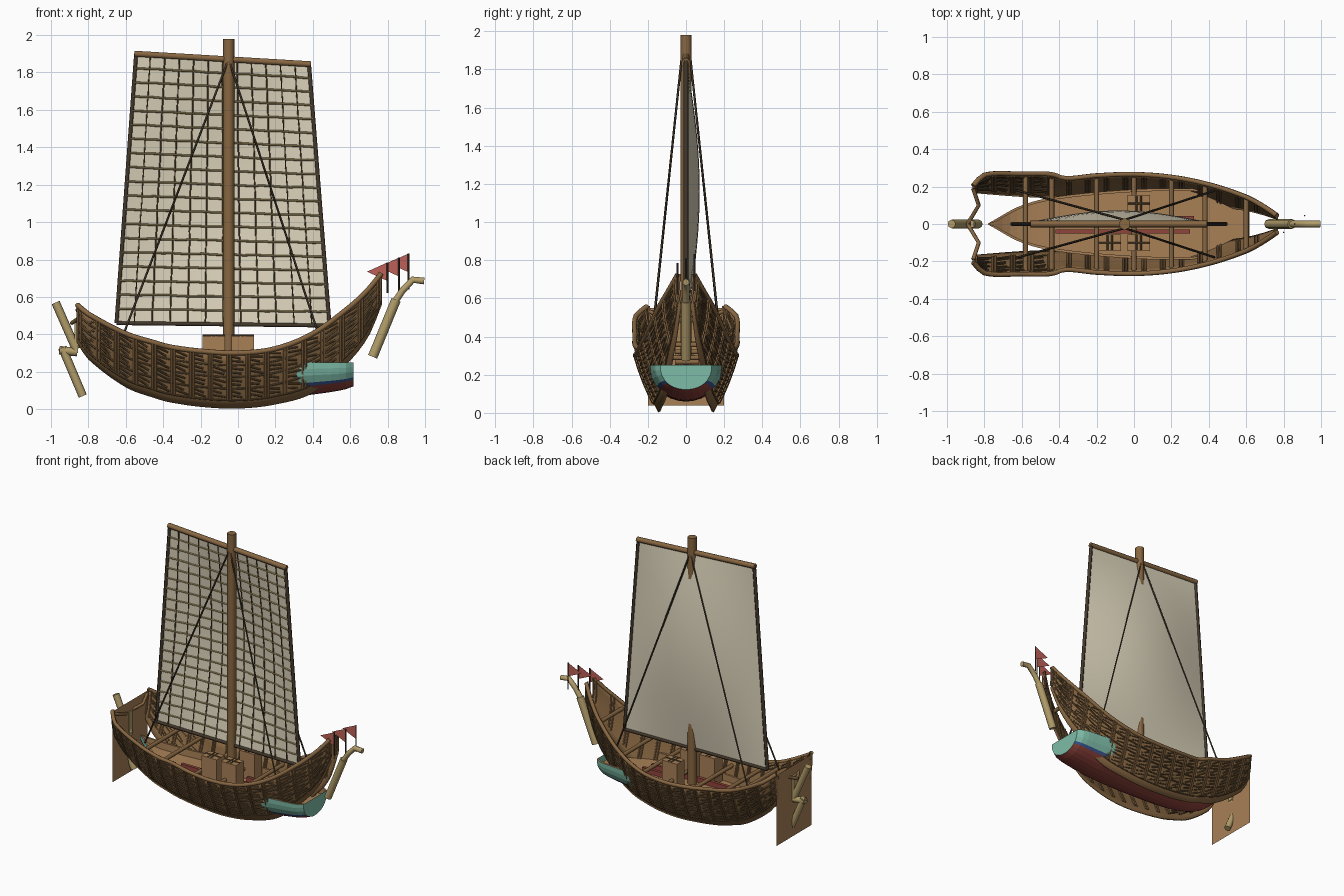
import bpy, bmesh, math, random
from mathutils import Vector

if "Cube" in bpy.data.objects:
    bpy.data.objects.remove(bpy.data.objects["Cube"])
random.seed(4)


def material(name, *rgb):
    lin = [(c / 255 / 12.92 if c < 11 else ((c / 255 + .055) / 1.055) ** 2.4) for c in rgb] + [1]
    m = bpy.data.materials.new(name)
    m.use_nodes = True
    m.diffuse_color = lin
    m.node_tree.nodes["Principled BSDF"].inputs["Base Color"].default_value = lin
    return m


WOOD = material("hull wood", 136, 103, 66)
PLANK = material("deck plank", 168, 128, 86)
DARK = material("dark rope", 66, 55, 42)
CLOTH = material("sail cloth", 220, 211, 187)
LASHING = material("lashing brown", 98, 77, 49)
CANE = material("pale timber", 178, 157, 106)
FLAG = material("flag red", 190, 96, 88)
RED = material("keel red", 146, 68, 60)
BLUE = material("stripe blue", 60, 88, 148)
TEAL = material("bow teal", 126, 188, 168)


def add_mesh(name, verts, faces, mats, smooth=False):
    me = bpy.data.meshes.new(name)
    me.from_pydata(verts, [], faces)
    for m in mats:
        me.materials.append(m)
    bm = bmesh.new()
    bm.from_mesh(me)
    bmesh.ops.recalc_face_normals(bm, faces=bm.faces)
    bm.to_mesh(me)
    bm.free()
    me.polygons.foreach_set("use_smooth", [smooth] * len(me.polygons))
    ob = bpy.data.objects.new(name, me)
    bpy.context.collection.objects.link(ob)
    return ob


def rods(name, paths, radius, mat, res=1):
    """Round bars along paths, all joined in one mesh."""
    cu = bpy.data.curves.new(name, "CURVE")
    cu.dimensions = "3D"
    cu.bevel_depth, cu.bevel_resolution, cu.use_fill_caps = radius, res, True
    for path in paths:
        sp = cu.splines.new("POLY")
        sp.points.add(len(path) - 1)
        for p, co in zip(sp.points, path):
            p.co = (*co, 1)
    cu.materials.append(mat)
    ob = bpy.data.objects.new(name, cu)
    bpy.context.collection.objects.link(ob)
    bpy.ops.object.select_all(action="DESELECT")
    ob.select_set(True)
    bpy.context.view_layer.objects.active = ob
    bpy.ops.object.convert(target="MESH")


def box(name, x0, x1, y0, y1, z0, z1, mat):
    v = [(x, y, z) for x in (x0, x1) for y in (y0, y1) for z in (z0, z1)]
    f = [(0, 1, 3, 2), (4, 6, 7, 5), (0, 4, 5, 1), (2, 3, 7, 6), (0, 2, 6, 4), (1, 5, 7, 3)]
    add_mesh(name, v, f, [mat])


def sample(table, x):
    """Smooth interpolation of a table whose rows begin with x."""
    i = max(k for k in range(len(table) - 1) if k == 0 or table[k][0] <= x)
    a, b = table[i], table[i + 1]
    p, q = table[max(i - 1, 0)], table[min(i + 2, len(table) - 1)]
    h = b[0] - a[0]
    t = (x - a[0]) / h
    out = []
    for c in range(1, len(a)):
        m0 = (b[c] - p[c]) / (b[0] - p[0]) * h
        m1 = (q[c] - a[c]) / (q[0] - a[0]) * h
        d = a[c] - b[c]
        out.append(a[c] + m0 * t + (-3 * d - 2 * m0 - m1) * t * t + (2 * d + m0 + m1) * t ** 3)
    return out


def span(a, b, n):
    return [a + (b - a) * i / n for i in range(n + 1)]


# Outer side walls: x, top z, bottom z, top y, bottom y
WALL = [(-.86, .56, .36, .2, .17), (-.8, .51, .27, .258, .165), (-.6, .405, .12, .264, .15),
        (-.44, .355, .06, .262, .145), (-.37, .335, .04, .24, .142), (-.2, .312, .015, .255, .14),
        (0, .302, .006, .262, .14), (.2, .325, .028, .247, .13), (.4, .405, .09, .207, .105),
        (.6, .55, .265, .14, .075), (.7, .645, .4, .085, .05), (.765, .725, .56, .04, .028)]


def wall(x, v, side, off=0):
    zt, zb, yt, yb = sample(WALL, x)
    y = yb + (yt - yb) * v + .01 * math.sin(math.pi * v) + off
    return (x, side * y, zb + (zt - zb) * v - .4 * off)


XS = span(-.86, .765, 52)
VS = span(0, 1, 6)
BAYS = span(-.85, .755, 16)
for side, tag in ((1, "left"), (-1, "right")):
    n = len(VS)
    verts = [wall(x, v, side) for x in XS for v in VS]
    faces = [(i * n + j, i * n + j + 1, i * n + n + j + 1, i * n + n + j)
             for i in range(len(XS) - 1) for j in range(n - 1)]
    ob = add_mesh(tag + "_side_wall", verts, faces, [WOOD], True)
    mod = ob.modifiers.new("thickness", "SOLIDIFY")
    mod.thickness, mod.offset = .012, 0
    rods(tag + "_gunwale", [[wall(x, 1, side, .004) for x in XS]], .014, WOOD)
    # Frame ribs on both faces, long battens outside
    ribs = [[wall(x + d, v, side, o) for v in VS[1:]]
            for x in BAYS for d in (-.007, .009) for o in (-.009, .009)]
    rods(tag + "_ribs", ribs, .006, WOOD)
    strips = [[wall(x, v, side, .007) for x in XS] for v in (.15, .36, .57, .78)]
    rods(tag + "_battens", strips, .005, LASHING, 0)
    # Slanted woven lashings in each bay, also inside at the stern
    dashes = []
    for x, x2 in zip(BAYS, BAYS[1:]):
        for v in (.22, .29, .43, .5, .64, .71, .85, .92):
            for o in ((-.008, .007) if x < -.45 else (.007,)):
                s = random.uniform(.01, .035)
                end = x2 - random.uniform(.015, .04)
                dashes.append([wall(x + .014, v + s, side, o), wall(end, v - s, side, o)])
    rods(tag + "_lashings", dashes, .005, LASHING, 0)

# Inner hull: x, half width, keel z, rim z; painted in bands of depth
HULL = [(-.78, .003, .29, .33), (-.6, .1, .13, .27), (-.4, .148, .07, .25), (0, .185, .06, .25),
        (.3, .19, .068, .25), (.45, .178, .085, .25), (.57, .163, .105, .25), (.617, .135, .122, .25)]
DEPTH = (0, .2, .4, .62, .72, .82, .92, .98)
hx = span(-.78, .617, 36)
verts, faces, cols = [], [], []
for x in hx:
    w, k, rim = sample(HULL, x)
    half = [(w * (1 - d ** 2.4) ** .5, rim - (rim - k) * d) for d in DEPTH]
    inner = max(w - .014, .001)
    floor = rim - min(.05, (rim - k) / 2)
    ring = [*half, (0, k), *((-y, z) for y, z in reversed(half)), (-inner, rim), (-inner, floor),
            (inner, floor), (inner, rim)]
    verts += [(x, y, z) for y, z in ring]
r, m = len(ring), len(DEPTH)
band = [3, 3, 3, 2, 1, 1, 1, 1]
side_cols = band + band[::-1] + [0] * 5
for i in range(len(hx) - 1):
    for j in range(r):
        a, b = i * r + j, i * r + (j + 1) % r
        faces.append((a, b, b + r, a + r))
        cols.append(side_cols[j])
faces.append(tuple((len(hx) - 1) * r + j for j in range(2 * m + 1)))
cols.append(3)
hull = add_mesh("inner_hull", verts, faces, [PLANK, RED, BLUE, TEAL])
for p, c in zip(hull.data.polygons, cols):
    p.material_index = c

# Cross beams between the side walls
beams = [[wall(x, .88, 1), wall(x, .88, -1)] for x in (-.58, -.44, -.2, 0, .2, .38, .6)]
rods("cross_beams", beams, .014, WOOD)
box("long_deck_beam_right", -.42, .3, -.052, -.03, .2, .235, RED)
box("long_deck_beam_left", .05, .32, .024, .044, .2, .235, RED)

# Cargo boxes with corded lids
for i, (x, y) in enumerate(((-.13, -.1), (.025, -.1), (.025, .11))):
    box(f"cargo_box_{i}", x - .06, x + .06, y - .045, y + .045, .2, .392, PLANK)
    cords = [[(x - .06, y, .394), (x + .06, y, .394)]]
    cords += [[(x + d, y - .04, .394), (x + d, y + .04, .394)] for d in (-.012, .012)]
    rods(f"box_cords_{i}", cords, .005, LASHING, 0)

# Stern board, struts and steering posts
add_mesh("stern_board", [(-.862, y, z) for y, z in ((-.2, .04), (.2, .04), (.2, .55), (-.2, .55))],
         [(0, 1, 2, 3)], [PLANK])
rods("stern_struts", [[(-.86, s * .19, .53), (-.83, s * .1, .5), (-.89, 0, .46)] for s in (1, -1)], .011, WOOD)
rods("steering_posts", [[(-.975, 0, .57), (-.865, 0, .32)], [(-.94, 0, .33), (-.83, 0, .07)],
                        [(-.955, 0, .315), (-.86, 0, .305)]], .023, CANE, 2)
box("stern_block", -.875, -.855, -.02, .02, .3, .48, CANE)

# Bow post and pennants
rods("bow_post", [[(.72, 0, .28), (.845, 0, .585)]], .026, CANE, 2)
rods("bow_post_tip", [[(.83, 0, .56), (.88, 0, .635), (.935, 0, .692), (.995, 0, .685)]], .018, CANE, 2)
for i, (x, y, top, low) in enumerate(((.8, -.045, .785, .62), (.86, 0, .81, .6), (.912, .045, .832, .64))):
    rods(f"pennant_pole_{i}", [[(x, y, low), (x, y, top)]], .005, DARK, 0)
    add_mesh(f"pennant_{i}", [(x, y, top), (x, y, top - .1), (x - .11, y, top - .05)], [(0, 1, 2)], [FLAG])

# Mast and stays
MAST = -.05
rods("mast", [[(MAST, 0, .2), (MAST, 0, 1.98)]], .03, WOOD, 3)
rods("stays", [[(MAST, s * .022, 1.87), (x, s * .178, z)] for x, z in ((-.62, .38), (.43, .4)) for s in (1, -1)],
     .006, DARK, 0)


# Bulging sail with its cane grid on the front
def sail(s, t, off=0):
    low = Vector((-.65, 0, .46)).lerp(Vector((.49, 0, .447)), s)
    high = Vector((-.545, 0, 1.9)).lerp(Vector((.38, 0, 1.845)), s)
    p = low.lerp(high, t)
    p.y = .072 * math.sin(math.pi * s) * math.sin(math.pi * t) - off
    return p


N = 20
S = span(0, 1, N)
verts = [sail(s, t) for t in S for s in S]
faces = [(j * (N + 1) + i, j * (N + 1) + i + 1, (j + 1) * (N + 1) + i + 1, (j + 1) * (N + 1) + i)
         for j in range(N) for i in range(N)]
add_mesh("sail", verts, faces, [CLOTH], True)


def jitter():
    return random.uniform(-.0015, .0015)


rods("sail_battens", [[sail(s, t + jitter(), .006) for s in S] for t in span(0, 1, 19)[1:-1]], .0055, CANE, 0)
rods("sail_cords", [[sail(s + jitter(), t, .006) for t in S] for s in span(0, 1, 12)[1:-1]], .004, LASHING, 0)
rods("sail_edges", [[sail(s, t) for t in S] for s in (0, 1)] + [[sail(s, 0) for s in S]], .012, DARK)
rods("yard", [[sail(-.01, 1), sail(1.01, 1)]], .018, WOOD)
